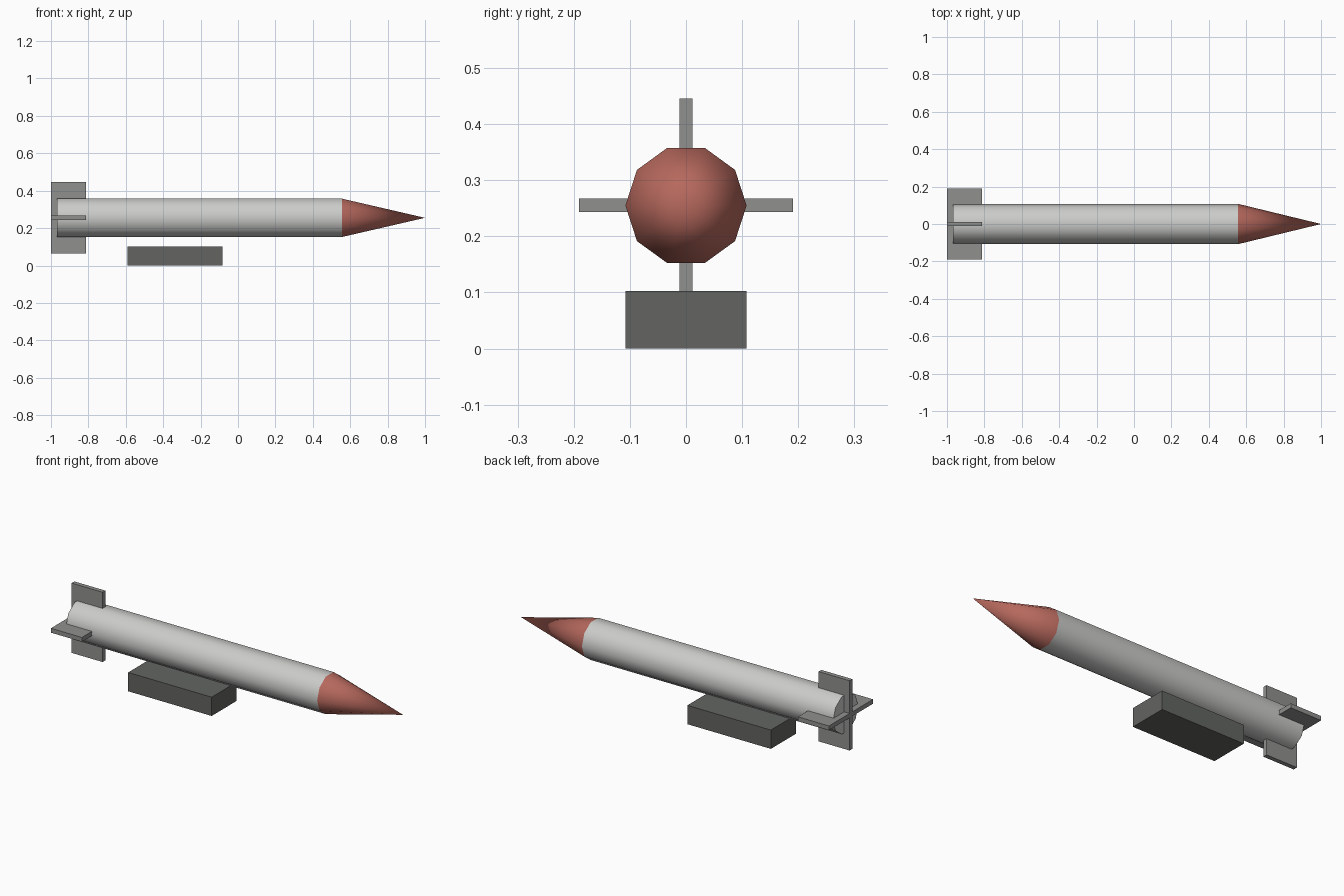
import bpy
import math

cube = bpy.data.objects.get("Cube")
if cube:
    bpy.data.objects.remove(cube, do_unlink=True)


def material(name, rgb):
    mat = bpy.data.materials.new(name)
    mat.use_nodes = True
    color = (*rgb, 1.0)
    mat.diffuse_color = color
    mat.node_tree.nodes["Principled BSDF"].inputs["Base Color"].default_value = color
    return mat


light_grey = material("light grey", (0.60, 0.60, 0.59))
red = material("dull red", (0.47, 0.14, 0.11))
mid_grey = material("mid grey", (0.28, 0.28, 0.275))
dark_grey = material("dark grey", (0.125, 0.13, 0.12))

RADIUS = 0.108
AXIS_Z = 0.255
SIDES = 10


def finish(obj, name, mat):
    obj.name = name
    obj.data.materials.append(mat)
    return obj


def round_part(name, x0, x1, tip_radius, mat):
    """Ten-sided tube or cone lying along x, smoothly shaded."""
    bpy.ops.mesh.primitive_cone_add(
        vertices=SIDES, radius1=RADIUS, radius2=tip_radius, depth=x1 - x0,
        location=((x0 + x1) / 2, 0, AXIS_Z), rotation=(0, math.pi / 2, 0))
    obj = finish(bpy.context.object, name, mat)
    bpy.ops.object.transform_apply(location=False, rotation=True, scale=False)
    bpy.ops.object.shade_smooth_by_angle(angle=math.radians(45))
    return obj


def box(name, center, size, mat):
    bpy.ops.mesh.primitive_cube_add(size=1, location=center)
    obj = finish(bpy.context.object, name, mat)
    obj.scale = size
    bpy.ops.object.transform_apply(location=False, rotation=False, scale=True)
    return obj


# Body and pointed nose
round_part("body", -0.967, 0.555, RADIUS, light_grey)
round_part("nose_cone", 0.555, 1.0, 0, red)

# Crossed tail fins
FIN_X, FIN_LENGTH, FIN_SPAN, FIN_THICK = -0.906, 0.188, 0.382, 0.024
box("vertical_fin", (FIN_X, 0, AXIS_Z), (FIN_LENGTH, FIN_THICK, FIN_SPAN), mid_grey)
box("horizontal_fin", (FIN_X, 0, AXIS_Z), (FIN_LENGTH, FIN_SPAN, FIN_THICK), mid_grey)

# Support block below the body
box("base_block", (-0.337, 0, 0.0515), (0.506, 0.216, 0.103), dark_grey)
